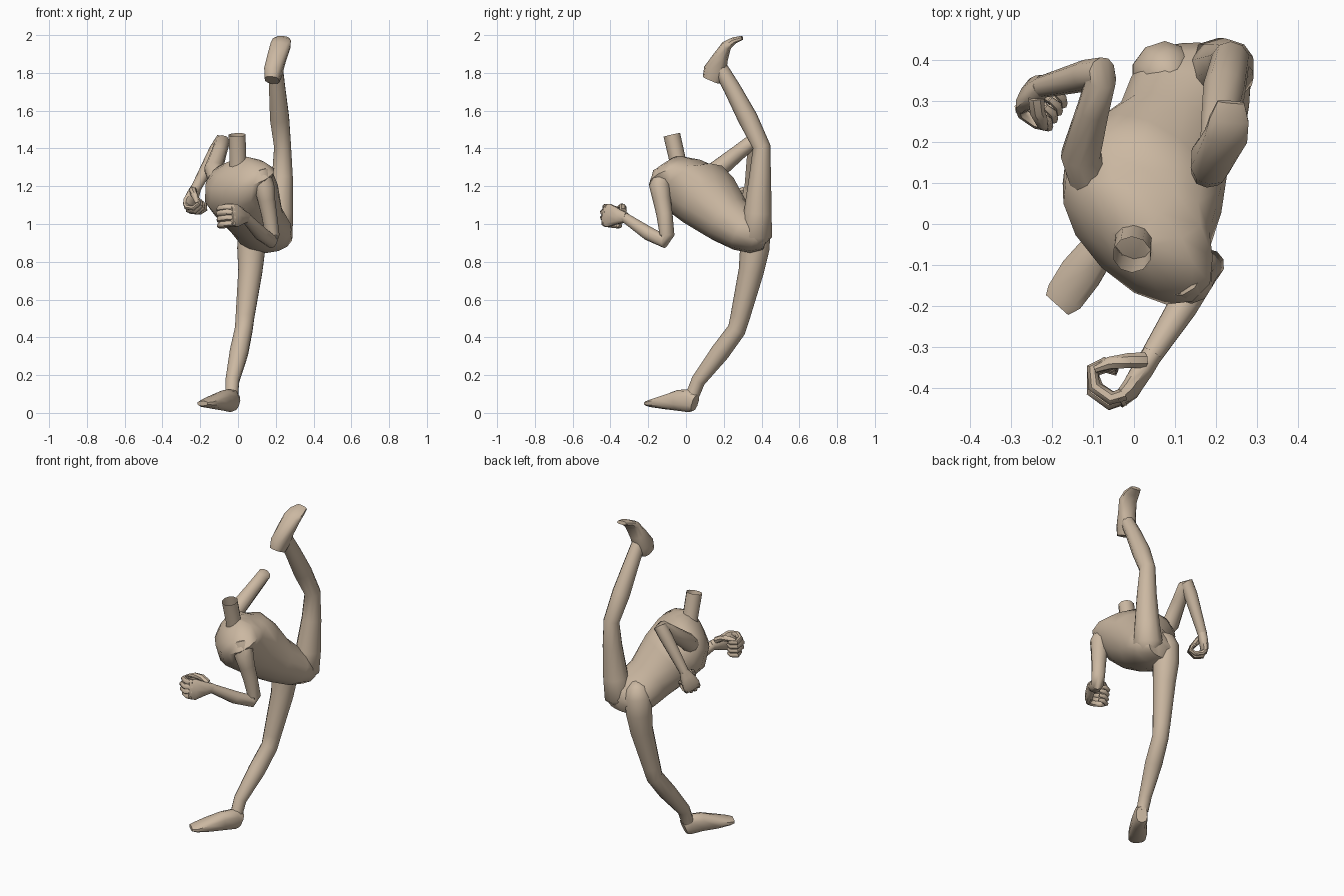
import bpy, bmesh, math
from mathutils import Vector as V


def loft(name, rings, side, n=10, ortho=True, power=1.0, cap_end=True):
    """Skin elliptical rings (x, y, z, half_width, half_depth[, side])."""
    bm = bmesh.new()
    cs = [V(r[:3]) for r in rings]
    loops = []
    for i, r in enumerate(rings):
        t = (cs[min(i + 1, len(cs) - 1)] - cs[max(i - 1, 0)]).normalized()
        s = V(r[5] if len(r) > 5 else side).normalized()
        if ortho:
            s = (s - t * s.dot(t)).normalized()
        f = t.cross(s).normalized()
        loop = []
        for k in range(n):
            a = 2 * math.pi * (k + 0.5) / n
            c, d = math.cos(a), math.sin(a)
            u = math.copysign(abs(c) ** power, c) * r[3]
            w = math.copysign(abs(d) ** power, d) * r[4]
            loop.append(bm.verts.new(cs[i] + s * u + f * w))
        loops.append(loop)
    for a, b in zip(loops, loops[1:]):
        for k in range(n):
            bm.faces.new((a[k], a[(k + 1) % n], b[(k + 1) % n], b[k]))
    bm.faces.new(loops[0][::-1])
    if cap_end:
        bm.faces.new(loops[-1])
    bmesh.ops.recalc_face_normals(bm, faces=bm.faces[:])
    me = bpy.data.meshes.new(name)
    bm.to_mesh(me)
    bm.free()
    ob = bpy.data.objects.new(name, me)
    bpy.context.collection.objects.link(ob)
    bpy.ops.object.select_all(action='DESELECT')
    ob.select_set(True)
    bpy.context.view_layer.objects.active = ob
    bpy.ops.object.shade_smooth_by_angle(angle=math.radians(50))
    ob.data.materials.append(skin)
    return ob


def tube(name, pts, side, n=10):
    """Round limb from (x, y, z, radius) points."""
    return loft(name, [(*p, p[3]) for p in pts], side, n)


def hand(name, wrist, d, k, thumb, size=1.0):
    """Half-closed fist: d points along the hand, k is the curl direction."""
    d = V(d).normalized()
    k = V(k)
    k = (k - d * k.dot(d)).normalized()
    w = d.cross(k) * thumb          # points to the thumb side
    o = V(wrist)

    def at(a, b, c):
        return tuple(o + (d * a + k * b + w * c) * size)
    loft(name + "_palm", [(*at(-.01, 0, 0), .026, .026), (*at(.03, 0, 0), .040, .027),
                          (*at(.08, 0, 0), .053 * size, .024), (*at(.112, .008, 0), .048 * size, .016)],
         w, 10, power=0.8)
    for i in range(4):
        c = .036 - i * .024
        e = (0, .008, .004, -.008)[i]
        pts = [(.095, .0, c), (.118 + e, .02, c), (.115 + e, .062, c),
               (.085, .085, c), (.062, .07, c), (.058, .045, c)]
        rad = (.014, .0145, .0135, .0125, .0115, .008)
        tube(f"{name}_finger_{i + 1}", [(*at(*p), r * size) for p, r in zip(pts, rad)], w, 7)
    tube(name + "_thumb", [(*at(.015, .005, .025), .02), (*at(.035, .03, .045), .019),
                           (*at(.06, .06, .05), .016), (*at(.085, .078, .045), .009)], d, 7)


skin = bpy.data.materials.new("skin")
skin.diffuse_color = (0.60, 0.48, 0.36, 1)

# torso, twisting from the shoulders down to the hips
sh = (.71, -.70, 0)
loft("torso", [(-.005, -.06, 1.325, .065, .055, sh),
               (.005, -.035, 1.295, .175, .10, sh),
               (.01, -.015, 1.25, .222, .145, sh),
               (.005, .04, 1.195, .215, .180, sh),
               (.045, .12, 1.125, .195, .170, (.8, -.6, 0)),
               (.095, .22, 1.025, .15, .138, (.9, -.4, .03)),
               (.135, .31, .965, .152, .117, (1, -.25, .05)),
               (.155, .38, .925, .135, .088, (1, -.1, .05)),
               (.155, .425, .905, .085, .045, (1, 0, .05))],
     sh, n=14, ortho=False, power=0.95)

# neck, open at the top
loft("neck", [(0, -.03, 1.27, .052, .048), (0, -.045, 1.34, .046, .044),
              (-.005, -.075, 1.472, .047, .045)], (1, 0, 0), 10, cap_end=False)

# legs
tube("standing_leg", [(.10, .36, 1.055, .02), (.085, .365, 1.025, .060), (.075, .367, .97, .080),
                      (.07, .364, .87, .078), (.065, .345, .75, .067), (.037, .287, .51, .052),
                      (.03, .268, .44, .049), (.005, .18, .32, .051), (-.03, .065, .17, .038),
                      (-.034, .033, .09, .036)], (1, 0, 0))
tube("raised_leg", [(.195, .36, .90, .055), (.205, .367, .94, .088), (.222, .380, 1.06, .074),
                    (.235, .392, 1.25, .058), (.236, .40, 1.41, .047), (.22, .327, 1.56, .053),
                    (.207, .243, 1.72, .045), (.20, .185, 1.82, .040)], (1, 0, 0))

# feet
loft("standing_foot", [(-.018, .048, .052, .032, .046), (-.035, .02, .065, .040, .062),
                       (-.075, -.045, .066, .044, .055), (-.13, -.12, .056, .054, .036),
                       (-.170, -.178, .05, .050, .021), (-.188, -.198, .05, .038, .013)],
     (.74, -.67, 0), 10, power=0.8)
loft("raised_foot", [(.18, .135, 1.762, .040, .050), (.187, .155, 1.81, .050, .063),
                     (.205, .182, 1.88, .052, .042), (.225, .215, 1.945, .055, .028),
                     (.232, .255, 1.972, .05, .018), (.237, .298, 1.985, .034, .011)],
     (1, -.1, -.1), 10, power=0.8)

# arms
tube("front_arm", [(.09, -.09, 1.27, .03), (.12, -.128, 1.255, .055), (.138, -.138, 1.20, .057),
                   (.15, -.128, 1.13, .048), (.165, -.114, 1.05, .043), (.182, -.10, .94, .039),
                   (.176, -.112, .908, .036), (.12, -.20, .95, .038), (.04, -.325, 1.035, .027)],
     (-.84, .54, 0))
tube("rear_arm", [(-.10, .10, 1.23, .055), (-.13, .17, 1.29, .050), (-.10, .28, 1.38, .041),
                  (-.08, .355, 1.44, .038), (-.078, .37, 1.45, .038), (-.115, .363, 1.39, .039),
                  (-.225, .335, 1.185, .027)], (-.85, -.2, .52))

# hands
hand("front_hand", (.04, -.325, 1.035), (-.52, -.84, .1), (-.78, .5, -.1), -1, 1.2)
hand("rear_hand", (-.225, .335, 1.185), (-.38, -.22, -.9), (.8, -.5, 0), 1)
